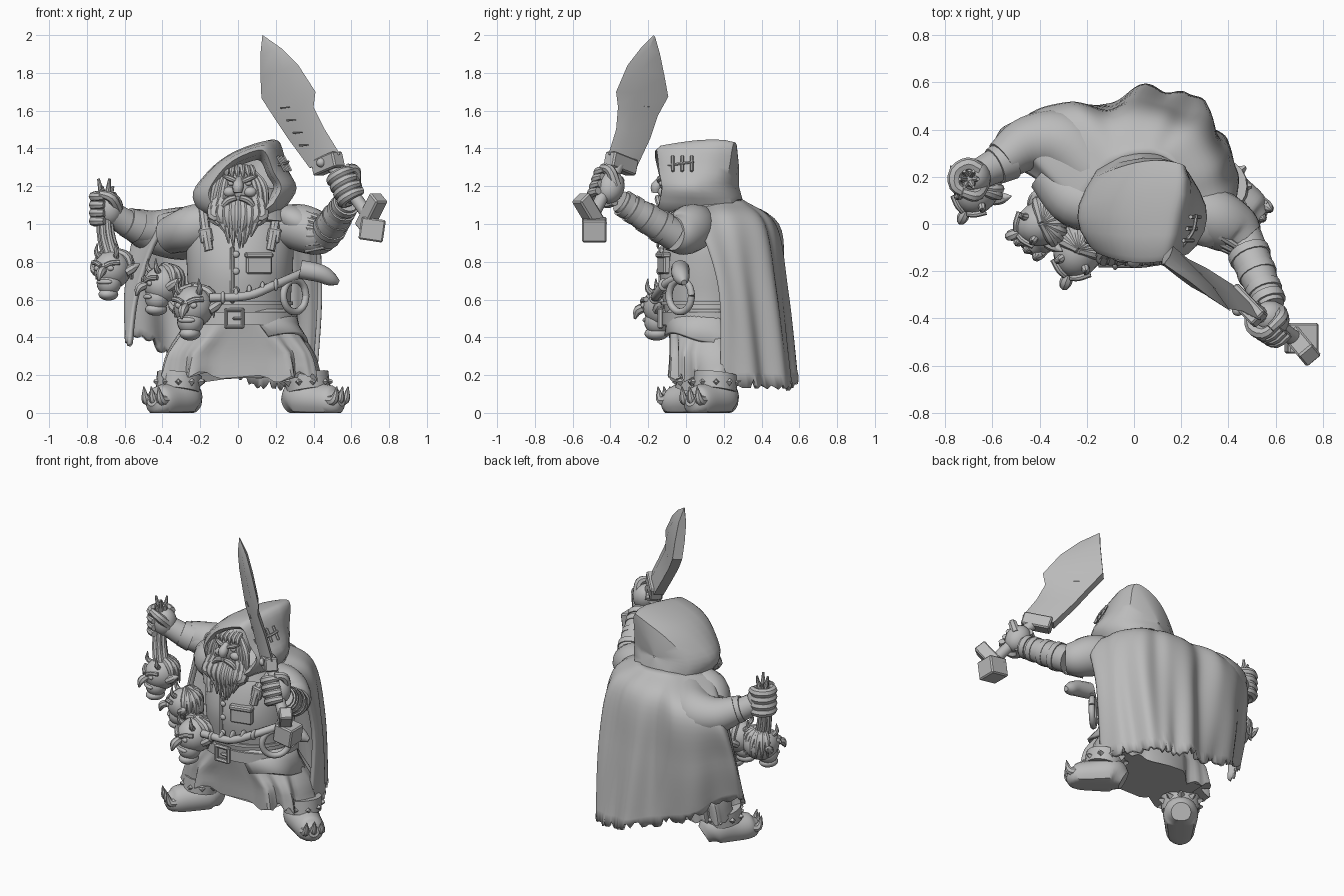
import bpy, bmesh, math, random
from mathutils import Vector, Quaternion, Matrix

random.seed(4)
cube = bpy.data.objects.get("Cube")
if cube:
    bpy.data.objects.remove(cube)

grey = bpy.data.materials.new("plain grey")
grey.use_nodes = True
grey.diffuse_color = (0.5, 0.5, 0.5, 1)
grey.node_tree.nodes["Principled BSDF"].inputs["Base Color"].default_value = grey.diffuse_color


def finish(name, bm, angle=40):
    bmesh.ops.recalc_face_normals(bm, faces=bm.faces)
    mesh = bpy.data.meshes.new(name)
    bm.to_mesh(mesh)
    bm.free()
    mesh.materials.append(grey)
    obj = bpy.data.objects.new(name, mesh)
    bpy.context.collection.objects.link(obj)
    bpy.ops.object.select_all(action='DESELECT')
    obj.select_set(True)
    bpy.context.view_layer.objects.active = obj
    bpy.ops.object.shade_smooth_by_angle(angle=math.radians(angle))
    return obj


def spline(points, steps):
    """Catmull-Rom curve through the points."""
    pts = [Vector(p) for p in points]
    pts = [pts[0] * 2 - pts[1]] + pts + [pts[-1] * 2 - pts[-2]]
    out = []
    for a, b, c, d in zip(pts, pts[1:], pts[2:], pts[3:]):
        for k in range(steps):
            t = k / steps
            out.append((b * 2 + (c - a) * t + (a * 2 - b * 5 + c * 4 - d) * t**2
                        + (b * 3 - a - c * 3 + d) * t**3) / 2)
    return out + [pts[-2]]


def loft(name, rings, closed=True, cap=True, angle=40):
    bm = bmesh.new()
    rows = [[bm.verts.new(p) for p in ring] for ring in rings]
    count = len(rows[0])
    for r, s in zip(rows, rows[1:]):
        for i in range(count if closed else count - 1):
            j = (i + 1) % count
            bm.faces.new((r[i], r[j], s[j], s[i]))
    if cap:
        bm.faces.new(rows[0])
        bm.faces.new(rows[-1])
    return finish(name, bm, angle)


def tube(name, points, radii, sides=12, steps=5, floor=None):
    """Round limb along a smooth path, with a radius for each point."""
    path = spline(points, steps) if len(points) > 2 else [Vector(p) for p in points]
    sizes = [v.x for v in spline([(r, 0, 0) for r in radii], steps if len(points) > 2 else 1)]
    turn, last, rings = None, None, []
    for i, p in enumerate(path):
        way = (path[min(i + 1, len(path) - 1)] - path[max(i - 1, 0)]).normalized()
        turn = last.rotation_difference(way) @ turn if turn else way.to_track_quat('Z', 'Y')
        last = way
        ring = [p + turn @ Vector((math.cos(a), math.sin(a), 0)) * max(sizes[i], 0.002)
                for a in (math.tau * k / sides for k in range(sides))]
        for v in ring:
            v.z = v.z if floor is None else max(v.z, floor)
        rings.append(ring)
    return loft(name, rings)


def ball(name, place, size, turn=None):
    bm = bmesh.new()
    bmesh.ops.create_uvsphere(bm, u_segments=20, v_segments=12, radius=1)
    bm.transform(Matrix.LocRotScale(Vector(place), turn, Vector(size)))
    return finish(name, bm)


def box(name, place, size, turn=None):
    bm = bmesh.new()
    bmesh.ops.create_cube(bm, size=1)
    bm.transform(Matrix.LocRotScale(Vector(place), turn, Vector(size)))
    bmesh.ops.bevel(bm, geom=bm.edges[:], offset=0.008, segments=1, affect='EDGES')
    return finish(name, bm, 30)


def fist(name, place, axis, back):
    """Four curled fingers and a thumb around a grip."""
    place, a = Vector(place), Vector(axis).normalized()
    b = Vector(back)
    b = (b - a * b.dot(a)).normalized()
    c = a.cross(b)
    turn = Matrix((b, c, a)).transposed().to_quaternion()
    ball(name + "_palm", place + b * 0.02, (0.075, 0.075, 0.09), turn)
    for i in range(4):
        arc = [place + a * (i - 1.5) * 0.043 + (b * math.cos(t) + c * math.sin(t)) * 0.064
               for t in (0.3, 1.2, 2.2, 3.2, 4.2)]
        tube(name + "_finger", arc, [0.025, 0.029, 0.029, 0.027, 0.02], 8, 3)
    tube(name + "_thumb", [place + b * 0.05 - c * 0.04, place + a * 0.06 - c * 0.075,
                           place + a * 0.08 - b * 0.05 - c * 0.04], [0.03, 0.027, 0.02], 8, 4)


def girth(a, rx, ry, z):
    """Point around the body: round at the waist, squarer towards the hem."""
    e = 1 - 0.5 * min(1, max(0, (0.52 - z) / 0.2))
    c, s = math.cos(a), math.sin(a)
    return Vector((0.01 + rx * math.copysign(abs(c)**e, c), 0.12 + ry * math.copysign(abs(s)**e, s), z))


# Tunic body with skirt folds
body = [(0.19, 0.41, 0.19), (0.32, 0.38, 0.195), (0.48, 0.29, 0.22), (0.58, 0.27, 0.24), (0.75, 0.28, 0.26),
        (0.9, 0.28, 0.23), (1.02, 0.24, 0.18), (1.12, 0.14, 0.12)]
rings = []
for z, rx, ry in spline(body, 4):
    fold = max(0, 0.5 - z) * 0.07
    ring = []
    for k in range(96):
        a = math.tau * k / 96
        wave = fold * (math.sin(a * 9) + 0.6 * math.sin(a * 16 + 1))
        rag = 0.03 * math.sin(a * 13) * math.cos(a * 7) if z < 0.2 else 0
        ring.append(girth(a, rx + wave, ry + wave, z) + Vector((0, 0, rag)))
    rings.append(ring)
loft("tunic", rings)


def band(name, z, rx, ry, height, thick):
    """Belt strip round the body."""
    rows = [[girth(math.tau * k / 48, rx + o, ry + o, z) + Vector((0, 0, h)) for k in range(48)]
            for o, h in ((-0.03, -height), (thick, -height), (thick, height), (-0.03, height))]
    loft(name, rows)


band("belt", 0.5, 0.28, 0.22, 0.035, 0.025)
band("tunic_waist_seam", 0.58, 0.27, 0.24, 0.01, 0.012)
for dx, dz, w, h in ((-0.045, 0, 0.02, 0.11), (0.045, 0, 0.02, 0.11), (0, 0.045, 0.1, 0.02),
                     (0, -0.045, 0.1, 0.02), (0.02, 0, 0.06, 0.015)):
    box("buckle", (-0.02 + dx, -0.135, 0.5 + dz), (w, 0.03, h))
box("coat_front_edge", (-0.03, -0.13, 0.73), (0.025, 0.03, 0.3))
box("coat_pocket", (0.11, -0.115, 0.79), (0.14, 0.04, 0.11), Quaternion((0, 0, 1), 0.25))
box("pocket_flap", (0.11, -0.12, 0.835), (0.15, 0.05, 0.03), Quaternion((0, 0, 1), 0.25))
for z in (0.65, 0.75, 0.84):
    ball("coat_button", (-0.01, -0.145, z), (0.018, 0.012, 0.018))
for x in (-0.17, 0.19):
    box("strap_buckle", (x, -0.07, 0.94), (0.07, 0.03, 0.08), Quaternion((0, 1, 0), x))
    tube("coat_strap", [(x * 0.9, -0.08, 0.86), (x, -0.06, 0.96), (x * 1.1, 0.02, 1.08)], [0.025] * 3, 8)

# Rope strap, ring, horn and hip apron
tube("rope_strap", [(-0.15, -0.16, 0.61), (0.05, -0.16, 0.62), (0.2, -0.11, 0.68), (0.34, 0, 0.74)], [0.024] * 4, 10)
for k in range(5):
    ball("rope_knot", (-0.08 + k * 0.07, -0.165 + k * 0.012, 0.61 + k * 0.017), (0.014, 0.03, 0.034))
hoop = [(0.3 + 0.06 * math.cos(a), -0.03 + 0.06 * math.cos(a), 0.62 + 0.085 * math.sin(a))
        for a in (math.tau * k / 10 for k in range(11))]
tube("hip_ring", hoop, [0.019] * len(hoop), 10, 3)
tube("hip_horn", [(0.33, -0.03, 0.76), (0.43, -0.03, 0.74), (0.49, -0.02, 0.71), (0.53, -0.01, 0.69)],
     [0.05, 0.048, 0.038, 0.015])
apron = []
for drop, out in ((0.55, 0.015), (0.46, 0.035), (0.38, 0.08)):
    apron.append([girth(a, 0.28 + out, 0.225 + out * 0.2, drop) + Vector((0, 0, 0.3 * math.cos(a * 2 + 1.6) * (0.55 - drop)))
                  for a in (-1.3 + k * 0.1 for k in range(17))])
plate = loft("hip_apron", apron, closed=False, cap=False)
plate.modifiers.new("thickness", 'SOLIDIFY').thickness = 0.02

# Cape: control columns from the left front edge, round the back, to the right arm
columns = [
    [(0.20, -0.02, 1.10), (0.39, 0.06, 1.01), (0.43, 0.17, 0.65), (0.41, 0.18, 0.14)],
    [(0.20, 0.15, 1.13), (0.37, 0.25, 1.01), (0.4, 0.33, 0.65), (0.37, 0.4, 0.14)],
    [(0.14, 0.28, 1.13), (0.24, 0.41, 1.0), (0.27, 0.47, 0.65), (0.26, 0.53, 0.13)],
    [(0.05, 0.3, 1.13), (0.09, 0.46, 1.0), (0.1, 0.52, 0.65), (0.13, 0.58, 0.14)],
    [(-0.05, 0.28, 1.13), (-0.12, 0.47, 1.0), (-0.11, 0.51, 0.65), (-0.09, 0.53, 0.19)],
    [(-0.13, 0.2, 1.12), (-0.3, 0.48, 1.0), (-0.34, 0.49, 0.65), (-0.32, 0.46, 0.27)],
    [(-0.2, 0.08, 1.1), (-0.5, 0.4, 1.0), (-0.57, 0.37, 0.7), (-0.58, 0.31, 0.42)],
    [(-0.2, 0, 1.08), (-0.42, 0.19, 0.97), (-0.54, 0.24, 0.65), (-0.57, 0.2, 0.36)]]
rows = [spline(row, 12) for row in zip(*[spline(col, 7) for col in columns])]
for r, row in enumerate(rows):
    t = r / (len(rows) - 1)
    for k, p in enumerate(row):
        out = Vector((p.x - 0.03, p.y - 0.1, 0)).normalized()
        p += out * 0.02 * t**0.6 * (math.sin(k * 0.34 + 1.6 - t * 1.8) + 0.5 * math.sin(k * 0.6 + t * 2))
        if t == 1:
            p.z += random.choice((-0.01, 0.0, 0.01, 0.04))
cape = loft("cape", rows, closed=False, cap=False, angle=60)
cape.modifiers.new("thickness", 'SOLIDIFY').thickness = 0.025

# Hood: one arched outline, swept from the rim to the back, with a cowl below
arch = spline([(0.16, 0, 1.02), (-0.14, 0, 1.03), (-0.24, 0, 1.14), (-0.18, 0, 1.26), (-0.06, 0, 1.37), (0.11, 0, 1.44),
               (0.19, 0, 1.43), (0.25, 0, 1.3), (0.31, 0, 1.19), (0.25, 0, 1.08)], 4)
heart = Vector((0.04, 0, 1.2))
sweep = [(0.0, 0.55, 0.56), (-0.13, 0.62, 0.66), (-0.165, 0.7, 0.78), (-0.14, 0.82, 0.87), (-0.05, 0.96, 0.93),
         (0.05, 1, 0.98), (0.14, 0.98, 1), (0.22, 0.88, 0.99), (0.27, 0.74, 0.94), (0.28, 0.4, 0.5), (0.28, 0.02, 0.02)]
rings = []
for y, wide, tall in sweep:
    ring = []
    for p in arch:
        x, z = (p.x - heart.x) * wide, (p.z - heart.z) * tall
        bow = -0.4 * y * (x / 0.25)**2
        droop = 0.15 * max(0, y) * max(0, -z) / 0.15
        lean = 0.25 * max(0, y) * max(0, z) / 0.24
        ring.append(heart + Vector((x + lean, y + bow + droop, z)))
    rings.append(ring)
loft("hood", rings, cap=False, angle=35)
tube("cowl", [(0.04, 0.1, 1.0), (0.04, 0.11, 1.1), (0.04, 0.12, 1.18)], [0.25, 0.22, 0.16], 24)
tube("hood_seam", [(0.2, -0.1, 1.31), (0.25, -0.03, 1.32), (0.265, 0.04, 1.33)], [0.008] * 3, 6)
for k in range(3):
    tube("hood_stitch", [(0.21 + k * 0.015, -0.07 + k * 0.05, 1.36), (0.25 + k * 0.015, -0.07 + k * 0.05, 1.28)], [0.009] * 2, 6)

# Face, hair and beard
ball("face", (0.01, -0.05, 1.2), (0.11, 0.09, 0.12))
tube("nose", [(0.005, -0.12, 1.24), (0, -0.155, 1.2), (-0.002, -0.16, 1.165)], [0.018, 0.03, 0.022], 10)
for side in (-1, 1):
    ball("cheek", (0.01 + side * 0.055, -0.12, 1.17), (0.035, 0.03, 0.028))
    ball("eye", (0.01 + side * 0.045, -0.13, 1.215), (0.018, 0.014, 0.013))
    tube("brow", [(0.01 + side * 0.015, -0.14, 1.225), (0.01 + side * 0.05, -0.14, 1.24),
                  (0.01 + side * 0.09, -0.12, 1.255)], [0.012, 0.015, 0.006], 8)
    tube("moustache", [(side * 0.01, -0.15, 1.14), (side * 0.06, -0.145, 1.12), (side * 0.11, -0.13, 1.05)],
         [0.015, 0.018, 0.005], 8)
    for k in range(3):
        x = side * (0.085 + k * 0.022)
        tube("side_hair", [(x * 0.6, -0.08, 1.28), (x + 0.01, -0.11, 1.19), (x * 1.15, -0.12, 1.02)],
             [0.016, 0.022, 0.006], 8)
for k in range(6):
    tube("fringe", [(-0.05 + k * 0.024, -0.07, 1.3), (-0.06 + k * 0.028, -0.12, 1.28), (-0.06 + k * 0.03, -0.13, 1.24)],
         [0.016, 0.016, 0.004], 8, 4)
for layer in range(2):
    for k in range(9):
        u = (k - 4) / 4
        low = 0.87 + 0.11 * u * u + 0.06 * layer
        tube("beard_lock", [(u * 0.11, -0.1, 1.14 - 0.02 * layer), (u * 0.13, -0.135 - 0.012 * layer, 1.04),
                            (u * 0.08 + random.uniform(-0.01, 0.01), -0.15, low)], [0.03, 0.032, 0.004], 8, 4)

# Sword arm
tube("left_sleeve", [(0.2, 0.08, 1.0), (0.33, 0.03, 0.98), (0.42, -0.02, 0.95), (0.47, -0.07, 0.95)], [0.1, 0.125, 0.115, 0.09], 20)
ball("left_shoulder_pad", (0.32, 0.03, 1.01), (0.13, 0.13, 0.08), Quaternion((0, 1, 0), 0.45))
start, wrist = Vector((0.46, -0.06, 0.94)), Vector((0.58, -0.35, 1.12))
tube("left_forearm", [start, start.lerp(wrist, 0.5), wrist], [0.085, 0.08, 0.06], 16)
for t in (0.2, 0.45, 0.7, 0.85):
    tube("left_bracer_strap", [start.lerp(wrist, t), start.lerp(wrist, t + 0.1)], [0.095 - t * 0.025] * 2, 16)
for k in range(6):
    a = -0.9 + k * 0.36
    tube("sleeve_slash", [(0.36, 0.03 - 0.125 * math.cos(a), 0.96 + 0.125 * math.sin(a)),
                          (0.46, -0.06 - 0.08 * math.cos(a), 0.95 + 0.09 * math.sin(a))], [0.018, 0.014], 8)
blade_way = Vector((-0.42, 0.27, 0.86)).normalized()
across = Vector((0.7, -0.7, 0.06)).normalized()
facing = blade_way.cross(across).normalized()
hilt = Matrix((across, facing, blade_way)).transposed().to_quaternion()
fist("left_hand", (0.58, -0.42, 1.2), blade_way, (0.2, 0.6, -0.5))

# Sword: wedge section through outer edge and inner spine pairs
tube("sword_grip", [(0.5, -0.36, 1.31), (0.7, -0.5, 1.03)], [0.034, 0.034])
box("blade_collar", (0.475, -0.345, 1.32), (0.18, 0.08, 0.085), hilt)
ball("collar_rivet", (0.44, -0.365, 1.325), (0.025, 0.025, 0.025))
box("pommel_bar", (0.705, -0.51, 1.06), (0.08, 0.08, 0.21), Vector((0.1, -0.12, 0.2)).to_track_quat('Z', 'Y'))
box("pommel_block", (0.71, -0.485, 0.97), (0.13, 0.13, 0.12), Quaternion((0, 1, 0), 0.15))
edges = [((0.54, -0.41, 1.37), (0.4, -0.28, 1.3)), ((0.46, -0.37, 1.5), (0.29, -0.21, 1.45)),
         ((0.40, -0.36, 1.62), (0.21, -0.17, 1.57)), ((0.41, -0.37, 1.7), (0.145, -0.115, 1.67)),
         ((0.32, -0.31, 1.84), (0.14, -0.135, 1.78)), ((0.23, -0.24, 1.93), (0.135, -0.155, 1.9)),
         ((0.13, -0.172, 2.0), (0.13, -0.165, 1.99))]
rings = []
for edge, spine in edges:
    e, s = Vector(edge), Vector(spine)
    m, thick = e.lerp(s, 0.35), min(1, (e - s).length * 6)
    rings.append([e, m + facing * 0.024 * thick, s + facing * 0.03 * thick,
                  s - facing * 0.03 * thick, m - facing * 0.024 * thick])
loft("blade", rings, angle=20)
for side in (-1, 1):
    for k in range(4):
        spot = Vector((0.37, -0.3, 1.42)).lerp(Vector((0.27, -0.24, 1.62)), k / 3) + facing * side * 0.027
        tube("blade_scratch", [spot - across * 0.035, spot + across * 0.03], [0.006, 0.003], 6)

# Trophy arm
tube("right_sleeve", [(-0.15, 0.2, 0.97), (-0.3, 0.34, 0.95), (-0.45, 0.34, 0.96), (-0.56, 0.27, 1.0)],
     [0.13, 0.14, 0.115, 0.085], 20)
tube("right_shoulder", [(-0.1, 0.08, 1.02), (-0.24, 0.1, 0.98), (-0.36, 0.22, 0.94)], [0.1, 0.12, 0.1], 16)
tube("right_forearm", [(-0.45, 0.31, 0.96), (-0.56, 0.26, 0.99), (-0.66, 0.21, 1.05)], [0.08, 0.075, 0.065], 16)
tube("right_cuff", [(-0.53, 0.275, 0.985), (-0.59, 0.245, 1.01)], [0.09, 0.08], 16)
fist("right_hand", (-0.7, 0.19, 1.08), (0, 0, 1), (0.7, 0.3, -0.2))


def trophy(name, place, look, size):
    """Severed head with long nose, open jaw, ears, horns and shaggy hair."""
    f, up = Vector((look[0], look[1], 0)).normalized(), Vector((0, 0, 1))
    s, p = up.cross(f), Vector(place)

    def at(x, y, z):
        return p + (s * x + f * y + up * z) * size

    def part(label, spots, radii):
        tube(name + label, spots, [size * r for r in radii], 8, 4)

    turn = Matrix((s, f, up)).transposed().to_quaternion()
    ball(name + "_skull", at(0, -0.1, 0.25), Vector((0.8, 0.95, 0.85)) * size, turn)
    ball(name + "_muzzle", at(0, 0.25, -0.35), Vector((0.55, 0.55, 0.55)) * size, turn)
    ball(name + "_jaw", at(0, 0.3, -0.85), Vector((0.42, 0.5, 0.28)) * size, turn)
    ball(name + "_lip", at(0, 0.7, -0.3), Vector((0.38, 0.15, 0.12)) * size, turn)
    part("_nose", [at(0, 0.7, 0.25), at(0, 1.1, 0.1), at(0, 1.25, -0.25)], [0.16, 0.2, 0.05])
    for k in (-1, 1):
        part("_ear", [at(k * 0.7, 0, 0.1), at(k * 0.95, -0.2, 0.3), at(k * 1.2, -0.4, 0.5)], [0.2, 0.2, 0.02])
        part("_horn", [at(k * 0.4, 0.35, 0.8), at(k * 0.5, 0.5, 1.0), at(k * 0.45, 0.5, 1.4)], [0.14, 0.11, 0.02])
        ball(name + "_eye", at(k * 0.32, 0.75, 0.3), Vector((0.16, 0.1, 0.12)) * size, turn)
        part("_brow", [at(k * 0.1, 0.85, 0.4), at(k * 0.35, 0.75, 0.52), at(k * 0.65, 0.5, 0.55)], [0.11] * 3)
    for k in range(9):
        a = math.pi * k / 8
        part("_hair", [at(0, -0.1, 1.1), at(math.cos(a) * 0.7, -0.2 - math.sin(a) * 0.55, 0.75),
                       at(math.cos(a) * 0.85, -0.2 - math.sin(a) * 0.8, -0.2)], [0.15, 0.2, 0.03])


trophy("hanging_head", (-0.67, 0.14, 0.73), (-0.4, -0.8), 0.12)
trophy("side_head", (-0.4, 0, 0.65), (-1, -0.4), 0.12)
trophy("belt_head", (-0.24, -0.12, 0.53), (-0.35, -0.9), 0.13)
for k in range(6):
    a = math.tau * k / 6
    x, y = 0.03 * math.cos(a), 0.03 * math.sin(a)
    tube("held_hair", [(-0.66 + x, 0.14 + y, 0.8), (-0.7 + x, 0.17 + y, 0.95), (-0.7 + x * 0.6, 0.19 + y * 0.6, 1.12),
                       (-0.7 + x * 1.3, 0.19 + y * 1.3, 1.2 + 0.04 * (k % 2))], [0.025, 0.018, 0.02, 0.007], 8)

# Legs and boots with studded cuffs and toe claws
for name, x, y, way in (("right", -0.31, 0.07, (-0.6, -0.75)), ("left", 0.36, 0.16, (0.75, -0.55))):
    f, up = Vector((way[0], way[1], 0)).normalized(), Vector((0, 0, 1))
    s, p = Vector((-f.y, f.x, 0)), Vector((x, y, 0))
    thigh, knee = Vector((x * 0.5, 0.13, 0.45)), Vector((x * 0.85, 0.12, 0.27))
    tube(name + "_leg", [thigh, knee, p + up * 0.1], [0.08, 0.08, 0.085], 16)
    tube(name + "_boot", [p - f * 0.11 + up * 0.04, p - f * 0.04 + up * 0.075, p + f * 0.08 + up * 0.065, p + f * 0.18 + up * 0.06,
                          p + f * 0.23 + up * 0.07], [0.06, 0.105, 0.095, 0.08, 0.035], 18, floor=0.0)
    tube(name + "_cuff", [p + up * 0.12 + f * 0.015, p + up * 0.205], [0.115, 0.12], 20)
    for k in range(10):
        a = math.tau * k / 10
        out = f * math.cos(a) + s * math.sin(a)
        tube(name + "_stud", [p + out * 0.11 + up * 0.163, p + out * 0.14 + up * 0.168], [0.024, 0.008], 4)
    for k in (-1, 0, 1):
        base = p + s * k * 0.05
        tube(name + "_claw", [base + f * 0.16 + up * 0.07, base + f * 0.22 + up * 0.07, base + f * 0.24 + up * 0.14],
             [0.028, 0.025, 0.003], 8)
